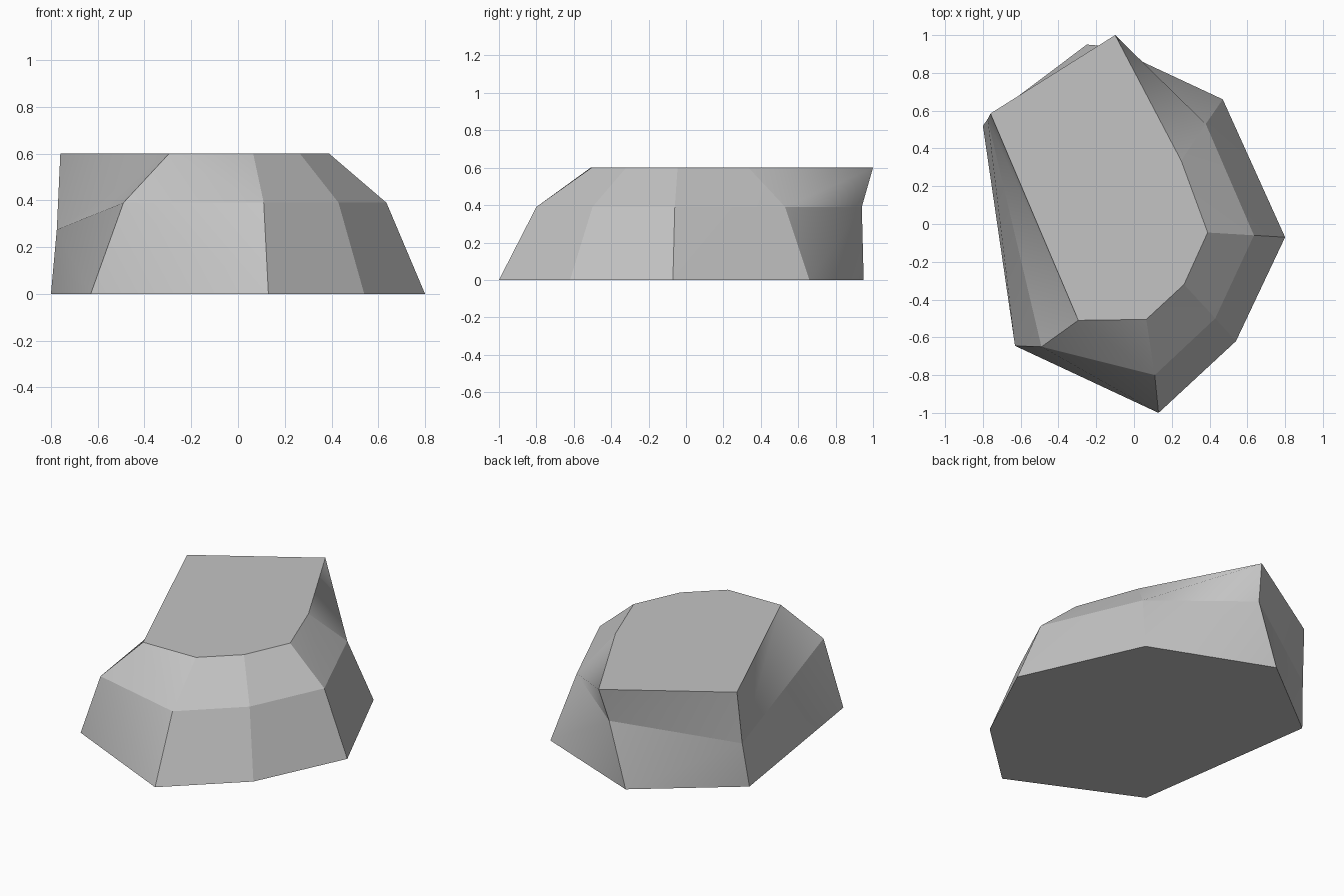
import bpy
import bmesh

cube = bpy.data.objects.get("Cube")
if cube:
    bpy.data.objects.remove(cube, do_unlink=True)

# Stone colour
stone = bpy.data.materials.new("stone_grey")
stone.use_nodes = True
grey = (0.55, 0.55, 0.55, 1)
stone.diffuse_color = grey
bsdf = stone.node_tree.nodes["Principled BSDF"]
bsdf.inputs["Base Color"].default_value = grey
bsdf.inputs["Roughness"].default_value = 0.9

# Seven-cornered outlines, counter-clockwise from the front left corner
base = [(-0.63, -0.645, 0), (0.13, -1, 0), (0.54, -0.62, 0), (0.8, -0.07, 0),
        (0.47, 0.66, 0), (-0.25, 0.95, 0), (-0.8, 0.52, 0)]
shoulder = [(-0.49, -0.65, 0.39), (0.11, -0.8, 0.39), (0.43, -0.5, 0.39),
            (0.635, -0.06, 0.39), (0.38, 0.53, 0.39), (-0.13, 0.94, 0.39),
            (-0.775, 0.555, 0.275)]
top = [(-0.295, -0.51, 0.6), (0.065, -0.505, 0.6), (0.265, -0.32, 0.6),
       (0.39, -0.045, 0.6), (0.25, 0.335, 0.6), (-0.1, 1, 0.6),
       (-0.76, 0.585, 0.6)]

# Bridge the outlines into facets and cap both ends
bm = bmesh.new()
rings = [[bm.verts.new(p) for p in ring] for ring in (base, shoulder, top)]
count = len(base)
sides = []
for low, high in zip(rings, rings[1:]):
    for i in range(count):
        j = (i + 1) % count
        sides.append(bm.faces.new((low[i], low[j], high[j], high[i])))
bm.faces.new(rings[0][::-1])
bm.faces.new(rings[-1])

# Crisp facet borders, soft fold inside each twisted facet
for edge in bm.edges:
    edge.smooth = False
bmesh.ops.triangulate(bm, faces=sides, quad_method='SHORT_EDGE')
for face in bm.faces:
    face.smooth = True

mesh = bpy.data.meshes.new("rock")
bm.to_mesh(mesh)
bm.free()
mesh.materials.append(stone)
rock = bpy.data.objects.new("rock", mesh)
bpy.context.collection.objects.link(rock)
